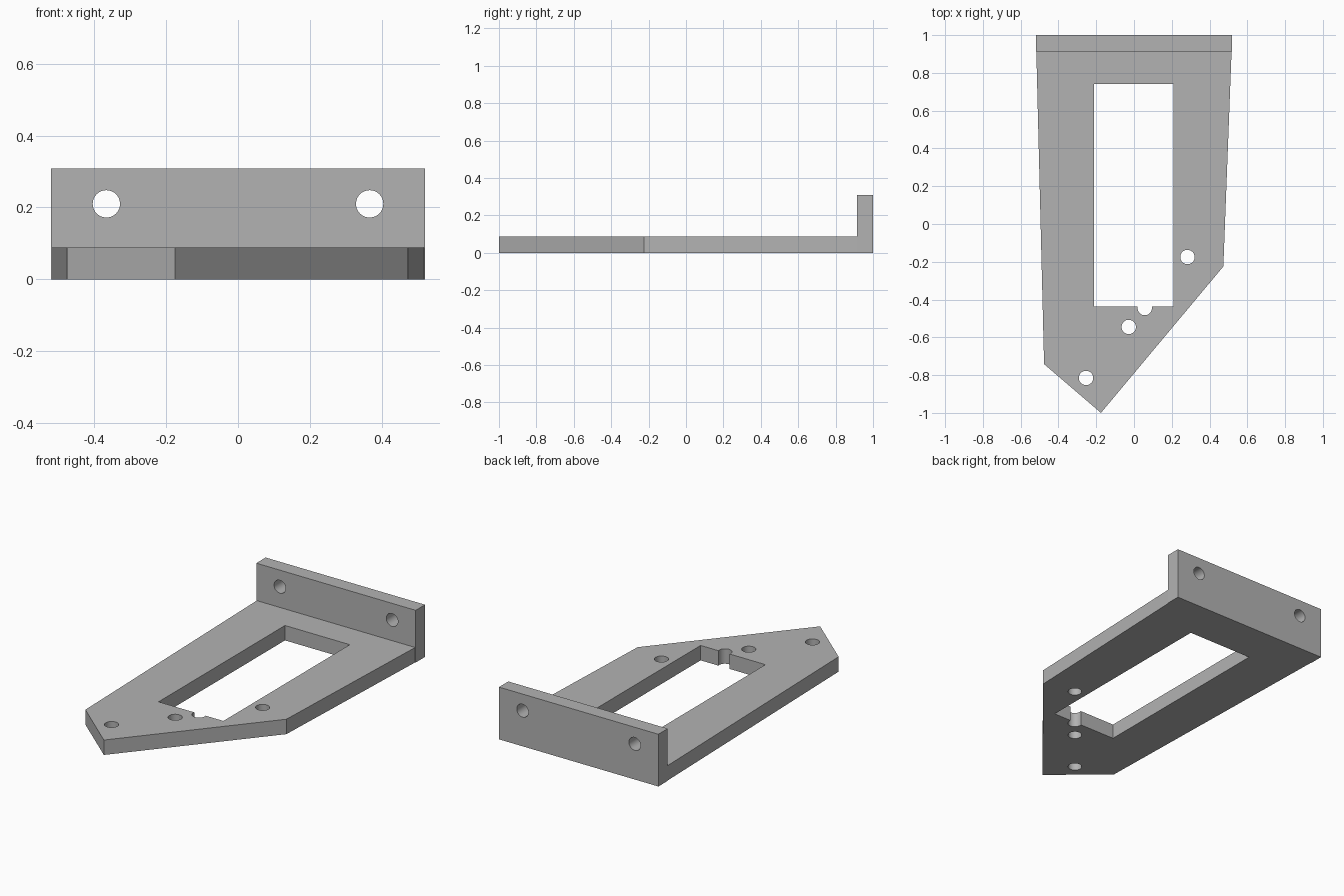
import bpy
import bmesh
from math import radians
from mathutils import Matrix, Vector

cube = bpy.data.objects.get("Cube")
if cube:
    bpy.data.objects.remove(cube, do_unlink=True)

PLATE_H, FLANGE_H = 0.088, 0.308
HALF_W, FLANGE_Y = 0.52, 0.913
HOLE_R = 0.038

grey = bpy.data.materials.new("plain grey")
grey.use_nodes = True
colour = (0.45, 0.45, 0.45, 1)
grey.diffuse_color = colour
grey.node_tree.nodes["Principled BSDF"].inputs["Base Color"].default_value = colour


def finish(name, bm):
    bmesh.ops.recalc_face_normals(bm, faces=bm.faces)
    mesh = bpy.data.meshes.new(name)
    bm.to_mesh(mesh)
    bm.free()
    mesh.materials.append(grey)
    obj = bpy.data.objects.new(name, mesh)
    bpy.context.collection.objects.link(obj)
    return obj


def prism(name, outline, z0, z1):
    bm = bmesh.new()
    face = bm.faces.new([bm.verts.new((x, y, z0)) for x, y in outline])
    top = bmesh.ops.extrude_face_region(bm, geom=[face])["geom"]
    verts = [v for v in top if isinstance(v, bmesh.types.BMVert)]
    bmesh.ops.translate(bm, verts=verts, vec=(0, 0, z1 - z0))
    return finish(name, bm)


def box(name, x0, x1, y0, y1, z0, z1):
    return prism(name, [(x0, y0), (x1, y0), (x1, y1), (x0, y1)], z0, z1)


def drill(name, centre, axis):
    bm = bmesh.new()
    turn = Vector((0, 0, 1)).rotation_difference(Vector(axis)).to_matrix().to_4x4()
    bmesh.ops.create_cone(bm, cap_ends=True, segments=40, radius1=HOLE_R,
                          radius2=HOLE_R, depth=0.4,
                          matrix=Matrix.Translation(centre) @ turn)
    return finish(name, bm)


def combine(target, tool, operation):
    mod = target.modifiers.new(operation.lower(), "BOOLEAN")
    mod.operation, mod.solver, mod.object = operation, "EXACT", tool
    bpy.context.view_layer.objects.active = target
    bpy.ops.object.modifier_apply(modifier=mod.name)
    bpy.data.objects.remove(tool, do_unlink=True)


# Tapered base plate with an off-centre point at the front
bracket = prism("mounting_bracket", [
    (-0.518, 0.95), (-0.476, -0.742), (-0.175, -1.0),
    (0.473, -0.225), (0.518, 0.95)], 0, PLATE_H)

# Upright flange along the back
combine(bracket, box("back_flange", -HALF_W, HALF_W, FLANGE_Y, 1, 0, FLANGE_H), "UNION")

# Rectangular window in the plate
combine(bracket, box("window_cutter", -0.213, 0.21, -0.436, 0.742, -0.1, 0.2), "DIFFERENCE")

# Plate holes, one of them breaking into the window
for x, y in [(0.283, -0.175), (0.057, -0.445), (-0.028, -0.545), (-0.254, -0.815)]:
    combine(bracket, drill("plate_drill", (x, y, 0), (0, 0, 1)), "DIFFERENCE")

# Flange holes
for side in (-1, 1):
    combine(bracket, drill("flange_drill", (side * 0.366, 1, 0.21), (0, 1, 0)), "DIFFERENCE")

# Smooth bores, sharp edges
bpy.ops.object.select_all(action="DESELECT")
bracket.select_set(True)
bpy.context.view_layer.objects.active = bracket
bpy.ops.object.shade_smooth_by_angle(angle=radians(30))
